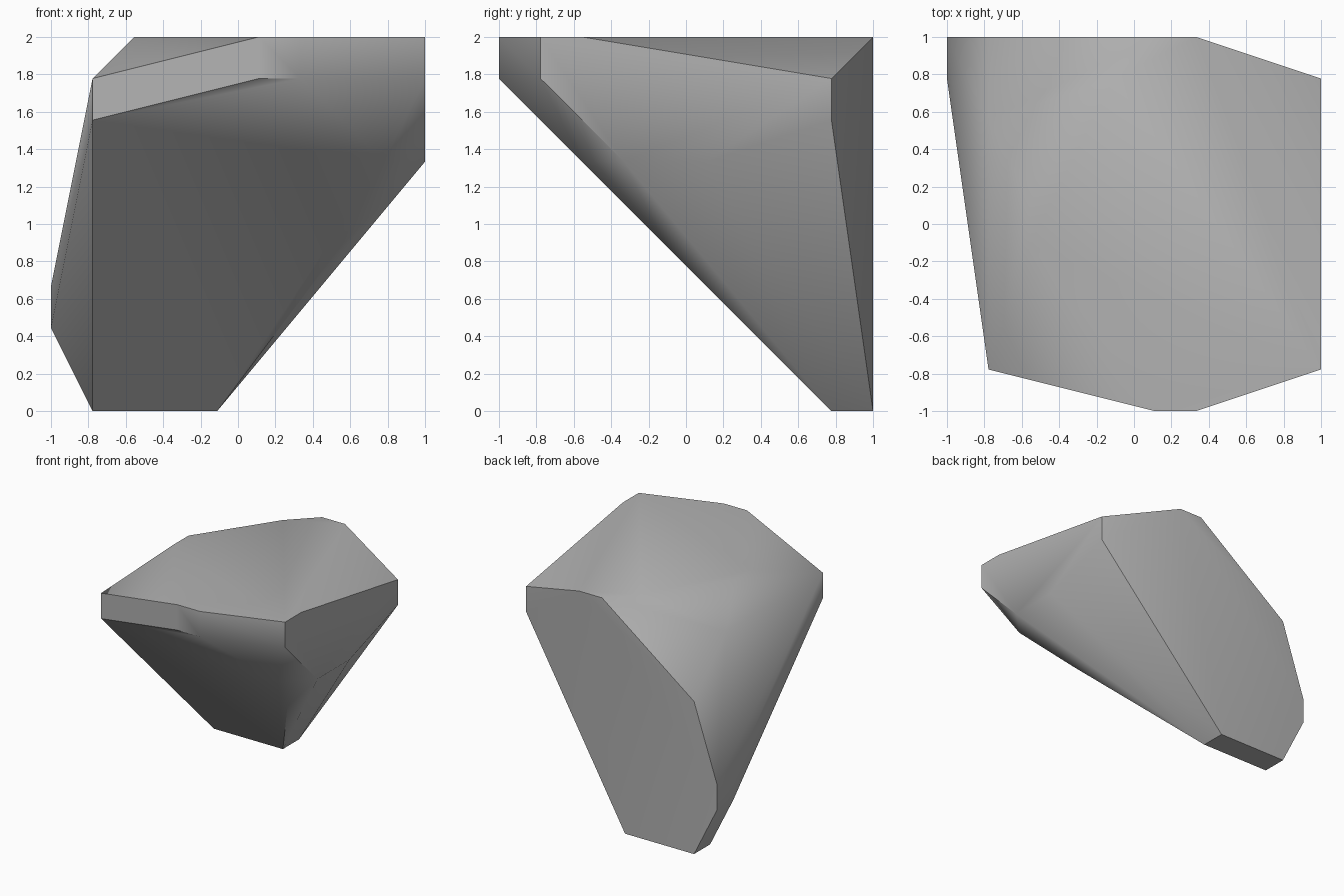
import bpy
import bmesh
from math import radians
from mathutils import Vector

cube = bpy.data.objects.get("Cube")
if cube:
    bpy.data.objects.remove(cube, do_unlink=True)

# The boulder is laid out on a coarse grid that divides its bounding cube
STEP = 2 / 9

# Corner positions (x, y) of the boulder at each grid height
top = [(5, 0), (6, 0), (9, 1), (9, 2), (6, 9), (5, 9), (4, 8), (2, 5), (2, 4)]
rim = [(5, 0), (6, 0), (9, 1), (9, 8), (1, 7), (1, 1)]
rim_low = [(9, 8), (1, 1)]
flank = [(9, 3), (9, 5), (8, 2), (1, 9)]
flank_low = [(7, 4)]
side_ridge = [(0, 8), (0, 9)]
foot = [(1, 8), (4, 8), (4, 9), (1, 9)]
layers = [(9, top), (8, rim), (7, rim_low), (6, flank), (4, flank_low),
          (3, side_ridge), (2, side_ridge), (0, foot)]


def make_material(name, color):
    material = bpy.data.materials.new(name)
    material.use_nodes = True
    material.diffuse_color = color
    material.node_tree.nodes["Principled BSDF"].inputs["Base Color"].default_value = color
    return material


def convex_rock(name, layers, material):
    """Wrap the layered corners in a convex shell and merge its flat facets."""
    bm = bmesh.new()
    for height, corners in layers:
        for x, y in corners:
            bm.verts.new(Vector((x, y, height)) * STEP - Vector((1, 1, 0)))
    bmesh.ops.convex_hull(bm, input=bm.verts[:])
    bmesh.ops.dissolve_limit(bm, angle_limit=radians(0.5),
                             verts=bm.verts[:], edges=bm.edges[:])
    bmesh.ops.recalc_face_normals(bm, faces=bm.faces[:])
    mesh = bpy.data.meshes.new(name)
    bm.to_mesh(mesh)
    bm.free()
    mesh.materials.append(material)
    rock = bpy.data.objects.new(name, mesh)
    bpy.context.collection.objects.link(rock)
    return rock


# Boulder with softly shaded facets and crisp main edges
stone = make_material("stone_grey", (0.45, 0.45, 0.45, 1))
boulder = convex_rock("boulder", layers, stone)
bpy.ops.object.select_all(action="DESELECT")
boulder.select_set(True)
bpy.context.view_layer.objects.active = boulder
bpy.ops.object.shade_smooth_by_angle(angle=radians(40))
